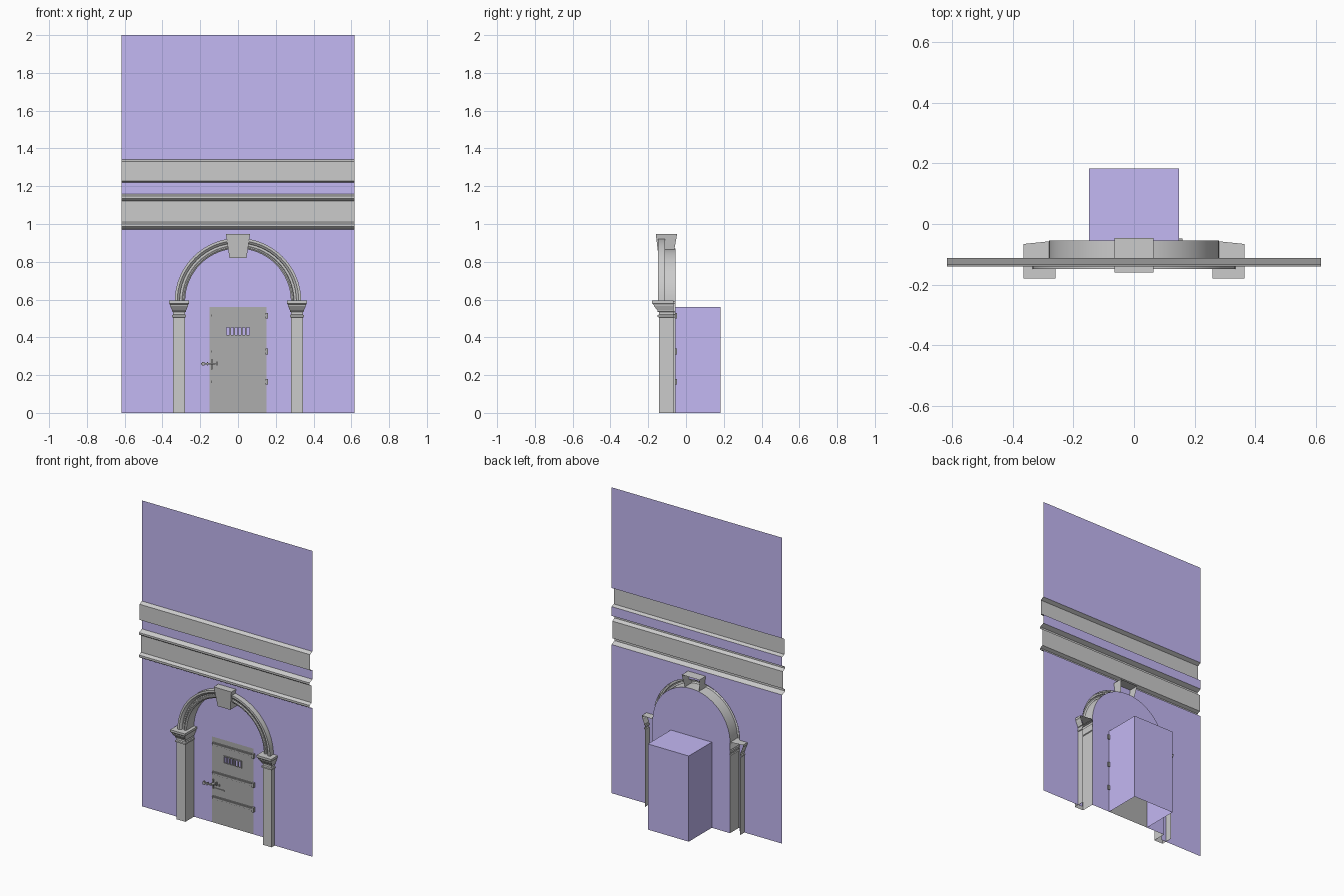
import bpy, math

if "Cube" in bpy.data.objects:
    bpy.data.objects.remove(bpy.data.objects["Cube"])

WALL, PANEL, XW = -0.112, -0.055, 0.617   # wall plane, recessed panel plane, half width
SPRING = 0.59                             # height where the arch starts
SEG = 32

def material(name, rgb):
    m = bpy.data.materials.new(name)
    m.diffuse_color = (*rgb, 1)
    m.use_nodes = True
    m.node_tree.nodes["Principled BSDF"].inputs["Base Color"].default_value = m.diffuse_color
    return m

PURPLE = material("plaster", (0.55, 0.48, 0.9))
DARK = material("dark_door", (0.42, 0.42, 0.42))

def mesh(name, verts, faces, mat=None, smooth=False):
    me = bpy.data.meshes.new(name)
    me.from_pydata(verts, [], faces)
    ob = bpy.data.objects.new(name, me)
    bpy.context.collection.objects.link(ob)
    if mat:
        me.materials.append(mat)
    if smooth:
        bpy.ops.object.select_all(action='DESELECT')
        ob.select_set(True)
        bpy.context.view_layer.objects.active = ob
        bpy.ops.object.shade_smooth_by_angle(angle=math.radians(30))
    return ob

def loft(name, rings, mat=None, smooth=False, cap_end=False):
    """Bridge open rings of equal point count."""
    n = len(rings[0])
    faces = [(i*n+j, i*n+j+1, (i+1)*n+j+1, (i+1)*n+j)
             for i in range(len(rings)-1) for j in range(n-1)]
    if cap_end:
        faces.append(tuple(range((len(rings)-1)*n, len(rings)*n)))
    return mesh(name, [p for r in rings for p in r], faces, mat, smooth)

def boxes(name, spans, mat=None):
    """One object from several (x0, x1, y0, y1, z0, z1) boxes."""
    verts, faces = [], []
    for x0, x1, y0, y1, z0, z1 in spans:
        b = len(verts)
        verts += [(x, y, z) for x in (x0, x1) for y in (y0, y1) for z in (z0, z1)]
        faces += [tuple(b+i for i in f) for f in
                  ((0, 1, 3, 2), (4, 6, 7, 5), (0, 4, 5, 1), (2, 3, 7, 6), (0, 2, 6, 4), (1, 5, 7, 3))]
    return mesh(name, verts, faces, mat)

def arc(r, y):
    """Half circle from +x to -x."""
    return [(r*math.cos(math.pi*i/SEG), y, SPRING + r*math.sin(math.pi*i/SEG))
            for i in range(SEG+1)]

# Wall sheets: lower wall with arched opening, strip between bands, upper wall
outline = [(XW, WALL, 0), (XW, WALL, 0.972), (-XW, WALL, 0.972), (-XW, WALL, 0), (-0.31, WALL, 0)]
outline += arc(0.31, WALL)[::-1] + [(0.31, WALL, 0)]
mesh("lower_wall", outline, [tuple(range(len(outline)))[::-1]], PURPLE)
for name, z0, z1 in (("middle_wall", 1.16, 1.22), ("upper_wall", 1.342, 2.0)):
    mesh(name, [(-XW, WALL, z0), (XW, WALL, z0), (XW, WALL, z1), (-XW, WALL, z1)], [(0, 1, 2, 3)], PURPLE)

# Moulded bands, extruded along x
bands = {
    "lower_band": [(WALL, 0.972), (-0.136, 0.982), (-0.141, 0.987), (-0.141, 1.0), (-0.12, 1.01),
                   (-0.12, 1.122), (-0.136, 1.13), (-0.141, 1.135), (-0.141, 1.147), (WALL, 1.16)],
    "upper_band": [(WALL, 1.22), (-0.136, 1.228), (-0.136, 1.33), (WALL, 1.342)],
}
for name, prof in bands.items():
    loft(name, [[(-XW, y, z), (XW, y, z)] for y, z in prof])

# Recessed panel inside the arch, with the doorway notch
outline = [(0.15, PANEL, 0), (0.28, PANEL, 0)] + arc(0.28, PANEL)
outline += [(-0.28, PANEL, 0), (-0.15, PANEL, 0), (-0.15, PANEL, 0.56), (0.15, PANEL, 0.56)]
mesh("recessed_panel", outline, [tuple(range(len(outline)))], PURPLE)

# Room box behind the door, open at the front and below
X, B, H = 0.148, 0.183, 0.56
mesh("room_box", [(-X, PANEL, 0), (-X, B, 0), (X, B, 0), (X, PANEL, 0),
                  (-X, PANEL, H), (-X, B, H), (X, B, H), (X, PANEL, H)],
     [(0, 1, 5, 4), (1, 2, 6, 5), (2, 3, 7, 6), (4, 5, 6, 7)], PURPLE)

# Arch moulding swept round the half circle: (radius, y)
arch_profile = [(0.28, PANEL), (0.28, -0.132), (0.288, -0.138), (0.294, -0.138), (0.297, -0.13),
                (0.309, -0.13), (0.312, -0.14), (0.322, -0.148), (0.335, -0.148), (0.335, WALL)]
loft("arch_moulding", [arc(r, y) for r, y in arch_profile], smooth=True)

# Small beads in the arch groove
beads = []
for i in range(3, 58):
    a = math.pi*i/60
    if abs(a - math.pi/2) > 0.2:
        x, z = 0.303*math.cos(a), SPRING + 0.303*math.sin(a)
        beads.append((x-0.003, x+0.003, -0.135, -0.129, z-0.003, z+0.003))
boxes("arch_beads", beads)

# Keystone, a tapered wedge open at the back
mesh("keystone", [(-0.045, -0.145, 0.82), (0.045, -0.145, 0.82), (0.064, -0.16, 0.947), (-0.064, -0.16, 0.947),
                  (-0.045, -0.07, 0.82), (0.045, -0.07, 0.82), (0.064, -0.047, 0.947), (-0.064, -0.047, 0.947)],
     [(0, 1, 2, 3), (0, 3, 7, 4), (1, 5, 6, 2), (3, 2, 6, 7), (0, 4, 5, 1)])

# Pillars with flared capitals, open at the back: (offset, z)
pillar_profile = [(0, 0), (0, 0.505), (0.005, 0.508), (0.005, 0.517), (0, 0.52), (0, 0.533), (0.005, 0.536),
                  (0.005, 0.543), (0.009, 0.552), (0.015, 0.566), (0.016, 0.573), (0.021, 0.58), (0.021, 0.594)]
for side, s in (("left", -1), ("right", 1)):
    rings = []
    for o, z in pillar_profile:
        xi, xo, yf = s*(0.28-o), s*(0.344+o), -0.143 - 1.75*o
        rings.append([(xi, PANEL, z), (xi, yf, z), (xo, yf, z), (xo, -0.066, z)])
    loft(side + "_pillar", rings, cap_end=True)

# Door sheet with a barred window opening
xs, zs = (-0.15, -0.063, 0.063, 0.15), (0, 0.41, 0.455, 0.56)
mesh("door", [(x, PANEL, z) for z in zs for x in xs],
     [(r*4+c, r*4+c+1, r*4+c+5, r*4+c+4) for r in range(3) for c in range(3) if (r, c) != (1, 1)], DARK)
boxes("window_frame", [(-0.066, 0.066, -0.06, -0.052, 0.452, 0.458), (-0.066, 0.066, -0.06, -0.052, 0.407, 0.413),
                       (-0.066, -0.06, -0.06, -0.052, 0.407, 0.458), (0.06, 0.066, -0.06, -0.052, 0.407, 0.458)], DARK)
boxes("window_bars", [(x-0.003, x+0.003, -0.058, -0.052, 0.41, 0.455)
                      for x in (-0.041, -0.02, 0.0, 0.02, 0.041)], DARK)

# Strap hinges with a ridge and a knuckle at the right end
for i, z in enumerate((0.165, 0.325, 0.515)):
    boxes(f"hinge_{i+1}", [(-0.143, 0.152, -0.061, PANEL, z-0.011, z+0.011),
                           (-0.143, 0.152, -0.065, -0.061, z-0.006, z+0.006),
                           (0.146, 0.16, -0.07, -0.048, z-0.015, z+0.015)], DARK)

# Lock: plate edges, spindle, lever and keyhole
boxes("door_lock", [(-0.14, -0.134, -0.066, PANEL, 0.228, 0.285), (-0.14, -0.06, -0.06, PANEL, 0.225, 0.231),
                    (-0.115, -0.109, -0.066, PANEL, 0.25, 0.272), (-0.097, -0.09, -0.062, PANEL, 0.25, 0.262),
                    (-0.14, -0.12, -0.085, PANEL, 0.255, 0.265)], DARK)
boxes("door_lever", [(-0.195, -0.132, -0.09, -0.083, 0.256, 0.264), (-0.19, -0.178, -0.093, -0.08, 0.25, 0.27),
                     (-0.165, -0.158, -0.092, -0.081, 0.251, 0.269)], DARK)
